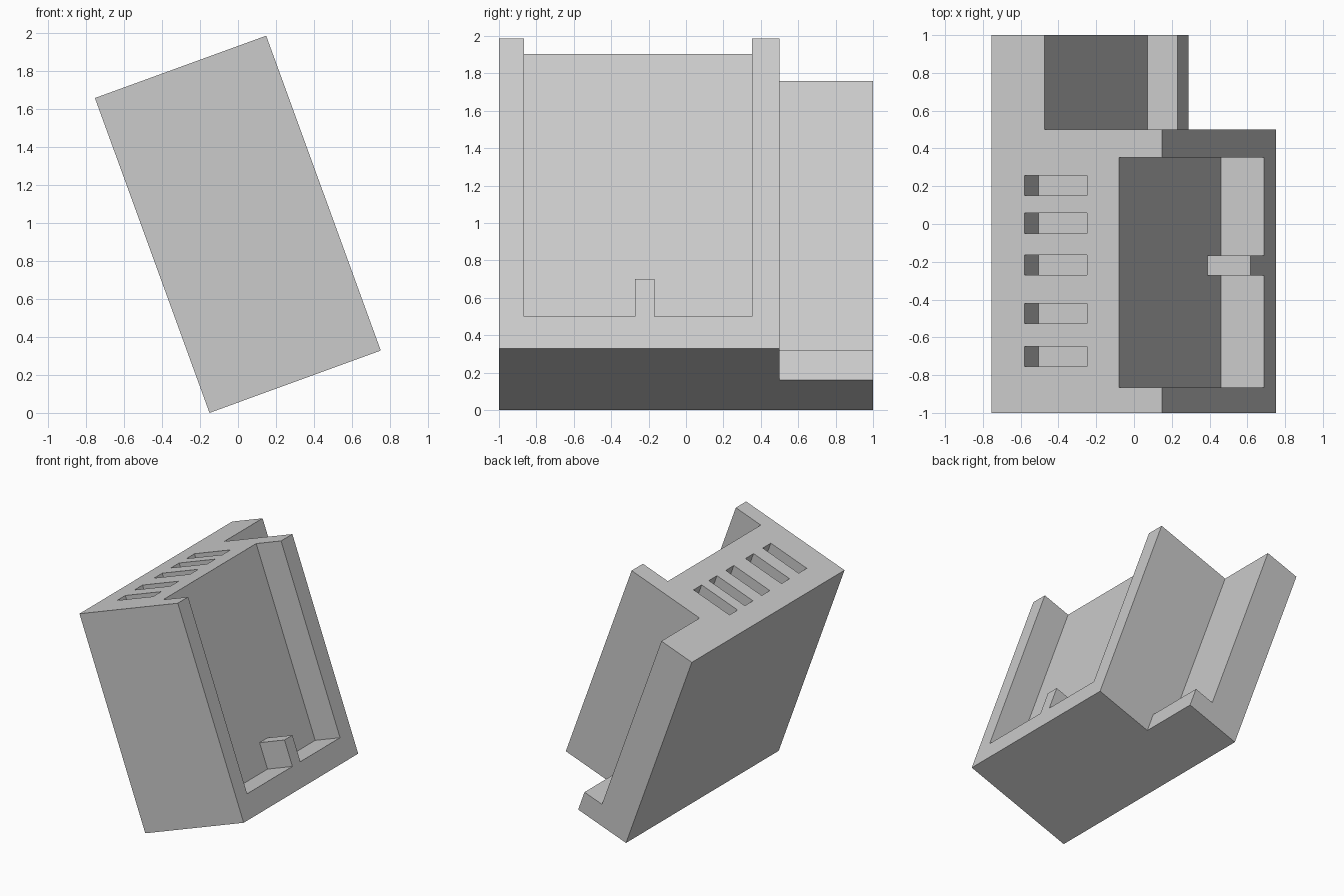
import bpy, bmesh
from math import radians

if "Cube" in bpy.data.objects:
    bpy.data.objects.remove(bpy.data.objects["Cube"])

TILT = radians(-20)
ORIGIN = (-0.15, 0, 0)      # bottom edge the block balances on
W, H = 0.96, 1.765          # block width and height before tilting
E = 0.1                     # cutter overshoot


def box(name, x0, x1, y0, y1, z0, z1):
    """Box given by its limits in the tilted local frame."""
    bm = bmesh.new()
    bmesh.ops.create_cube(bm, size=1)
    for v in bm.verts:
        v.co = (x1 if v.co.x > 0 else x0,
                y1 if v.co.y > 0 else y0,
                z1 if v.co.z > 0 else z0)
    mesh = bpy.data.meshes.new(name)
    bm.to_mesh(mesh)
    bm.free()
    ob = bpy.data.objects.new(name, mesh)
    bpy.context.collection.objects.link(ob)
    ob.location = ORIGIN
    ob.rotation_euler = (0, TILT, 0)
    return ob


def combine(target, tool, operation):
    mod = target.modifiers.new(tool.name, 'BOOLEAN')
    mod.operation = operation
    mod.solver = 'EXACT'
    mod.object = tool
    tool.hide_render = True
    bpy.context.view_layer.objects.active = target
    bpy.ops.object.modifier_apply(modifier=mod.name)
    bpy.data.objects.remove(tool)


body = box("housing", 0, W, -1, 1, 0, H)

# Step at the back end: thin rear plate with a low ledge in front of it
end_cut = box("end_cut", 0.297, W + E, 0.5, 1 + E, 0.17, H + E)
combine(body, end_cut, 'DIFFERENCE')
ledge_cut = box("ledge_cut", 0.467, W + E, 0.5, 1 + E, -E, H + E)
combine(body, ledge_cut, 'DIFFERENCE')

# Large recess in the right face, split around the central peg
for y0, y1 in ((-0.865, -0.272), (-0.168, 0.352)):
    combine(body, box("recess", 0.717, W + E, y0, y1, 0.183, H + E), 'DIFFERENCE')
above_peg = box("above_peg", 0.717, W + E, -0.3, -0.14, 0.396, H + E)
combine(body, above_peg, 'DIFFERENCE')

# Row of vent slots in the top
for y in (0.205, 0.004, -0.217, -0.475, -0.701):
    slot = box("slot", 0.185, 0.536, y - 0.053, y + 0.053, H - 0.22, H + E)
    combine(body, slot, 'DIFFERENCE')
